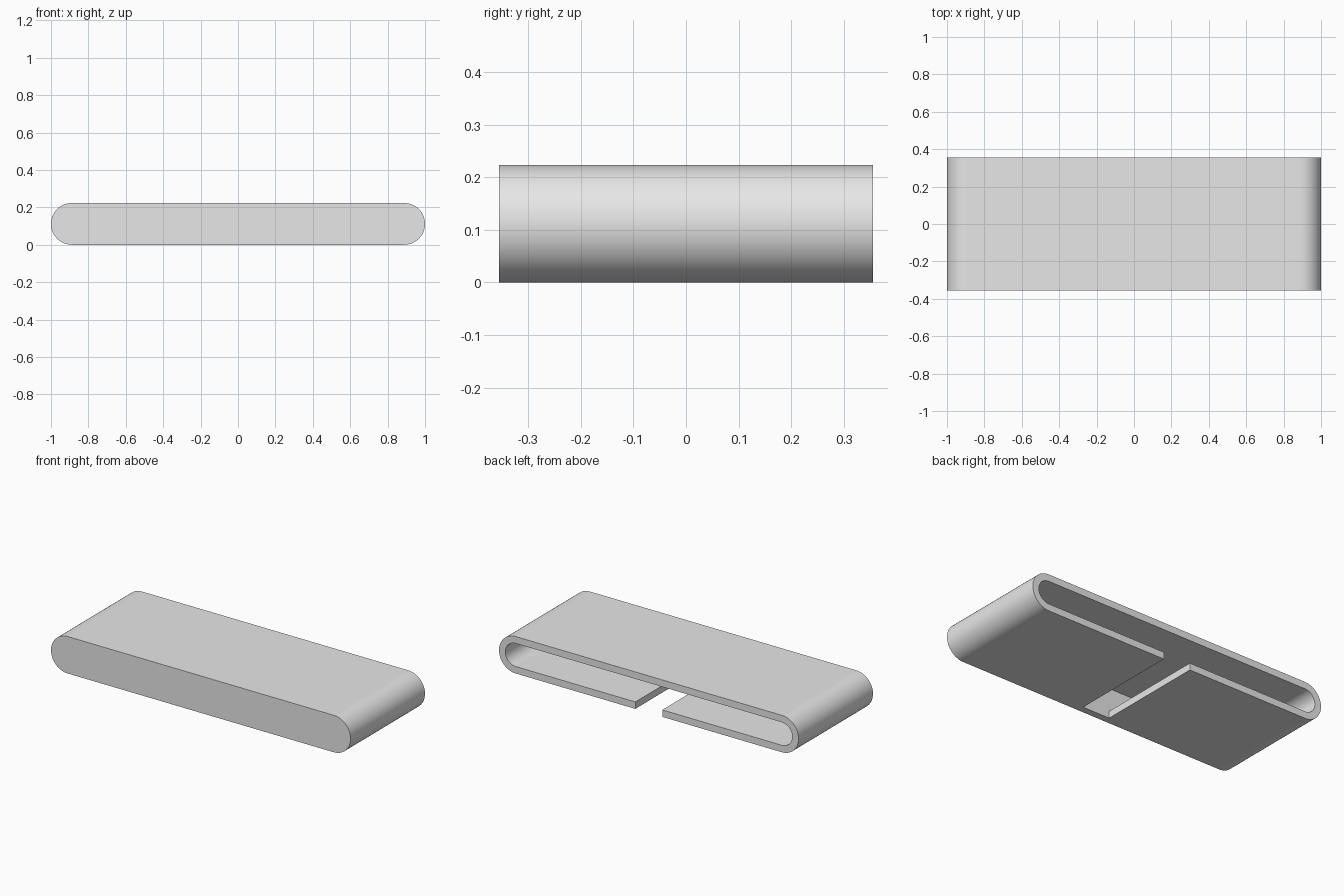
import bpy
import bmesh
from math import sin, cos, pi, radians

HALF_X, HALF_Y, HEIGHT = 1.0, 0.355, 0.223
WALL, SLOT = 0.042, 0.09
ARC_STEPS = 40

if "Cube" in bpy.data.objects:
    bpy.data.objects.remove(bpy.data.objects["Cube"], do_unlink=True)

grey = bpy.data.materials.new("light grey")
grey.use_nodes = True
colour = (0.8, 0.8, 0.8, 1)
grey.diffuse_color = colour
grey.node_tree.nodes["Principled BSDF"].inputs["Base Color"].default_value = colour


def stadium(inset):
    """Rounded-end outline in x and z, starting at the bottom right."""
    mid = HEIGHT / 2
    radius = mid - inset
    centre = HALF_X - mid
    points = []
    for side, start in ((1, -pi / 2), (-1, pi / 2)):
        for i in range(ARC_STEPS + 1):
            a = start + pi * i / ARC_STEPS
            points.append((side * centre + radius * cos(a), mid + radius * sin(a)))
    return points


def extrude_outline(name, outline, y0, y1):
    bm = bmesh.new()
    face = bm.faces.new([bm.verts.new((x, y0, z)) for x, z in outline])
    moved = bmesh.ops.extrude_face_region(bm, geom=[face])["geom"]
    verts = [v for v in moved if isinstance(v, bmesh.types.BMVert)]
    bmesh.ops.translate(bm, verts=verts, vec=(0, y1 - y0, 0))
    bmesh.ops.recalc_face_normals(bm, faces=bm.faces)
    mesh = bpy.data.meshes.new(name)
    bm.to_mesh(mesh)
    bm.free()
    mesh.materials.append(grey)
    obj = bpy.data.objects.new(name, mesh)
    bpy.context.collection.objects.link(obj)
    return obj


# Solid body with rounded ends
shell = extrude_outline("clip_shell", stadium(0), -HALF_Y, HALF_Y)

# Cavity open at the back, joined to a slot through the floor
keyhole = stadium(WALL) + [(-SLOT, WALL), (-SLOT, -WALL), (SLOT, -WALL), (SLOT, WALL)]
cutter = extrude_outline("cavity_cutter", keyhole, -HALF_Y + WALL, HALF_Y + WALL)
cutter.hide_render = True

cut = shell.modifiers.new("cavity", "BOOLEAN")
cut.operation = "DIFFERENCE"
cut.solver = "EXACT"
cut.object = cutter

bpy.ops.object.select_all(action="DESELECT")
shell.select_set(True)
bpy.context.view_layer.objects.active = shell
bpy.ops.object.modifier_apply(modifier=cut.name)
bpy.data.objects.remove(cutter, do_unlink=True)

# Smooth round ends, crisp rims and flat broad faces
bpy.ops.object.shade_smooth_by_angle(angle=radians(30))
normals = shell.modifiers.new("flat_faces", "WEIGHTED_NORMAL")
normals.keep_sharp = True
